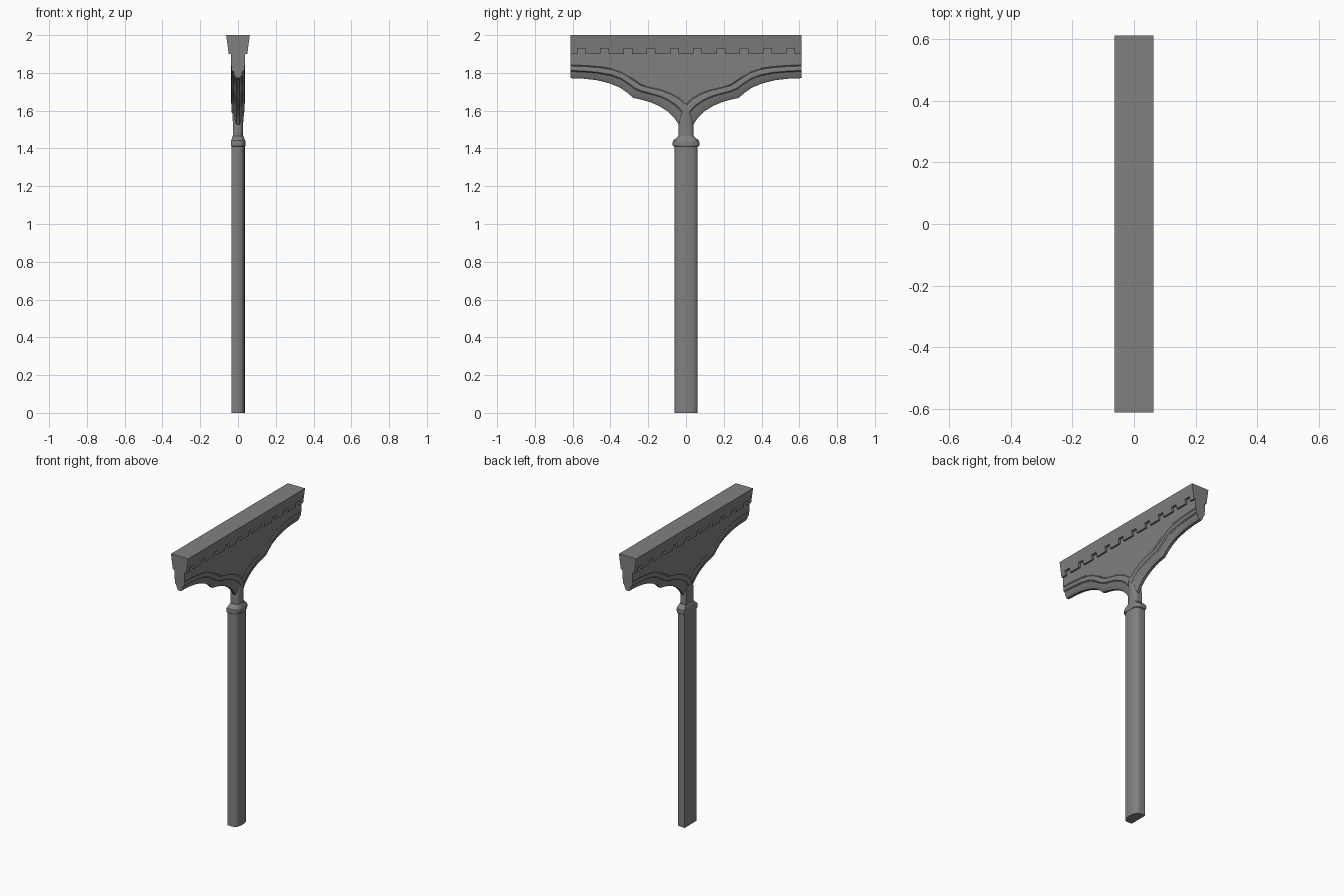
import bpy, bmesh, math

if "Cube" in bpy.data.objects:
    bpy.data.objects.remove(bpy.data.objects["Cube"])

# Dark grey stone
stone = bpy.data.materials.new("dark_stone")
stone.diffuse_color = (0.216, 0.216, 0.216, 1)
stone.use_nodes = True
stone.node_tree.nodes["Principled BSDF"].inputs["Base Color"].default_value = stone.diffuse_color


def finish(name, bm, smooth=True):
    bmesh.ops.remove_doubles(bm, verts=bm.verts, dist=1e-5)
    bmesh.ops.recalc_face_normals(bm, faces=bm.faces)
    me = bpy.data.meshes.new(name)
    bm.to_mesh(me)
    bm.free()
    me.materials.append(stone)
    ob = bpy.data.objects.new(name, me)
    bpy.context.collection.objects.link(ob)
    if smooth:
        bpy.ops.object.select_all(action='DESELECT')
        ob.select_set(True)
        bpy.context.view_layer.objects.active = ob
        bpy.ops.object.shade_smooth_by_angle(angle=math.radians(28))
    return ob


def loft(bm, rings):
    rows = [[bm.verts.new(p) for p in r] for r in rings]
    n = len(rows[0])
    for a, b in zip(rows, rows[1:]):
        for i in range(n):
            j = (i + 1) % n
            bm.faces.new((a[i], a[j], b[j], b[i]))
    bm.faces.new(rows[0][::-1])
    bm.faces.new(rows[-1])


def half_round(hw, z, back, front):
    # flat back on -x, short straight sides, softly rounded front on +x
    start = back + (front - back) * 0.5
    ring = [(back, -hw, z)]
    for k in range(17):
        a = -math.pi / 2 + math.pi * k / 16
        c, s = max(math.cos(a), 0) ** 0.8, math.copysign(abs(math.sin(a)) ** 0.8, a)
        ring.append((start + (front - start) * c, hw * s, z))
    ring.append((back, hw, z))
    return ring


def half_round_part(name, levels):
    bm = bmesh.new()
    loft(bm, [half_round(*lv) for lv in levels])
    return finish(name, bm)


# Shaft, collar and neck: (half width, z, back x, front x)
half_round_part("shaft", [(0.062, 0, -0.034, 0.036), (0.062, 1.42, -0.034, 0.036)])
half_round_part("collar", [(0.064, 1.41, -0.034, 0.036), (0.07, 1.414, -0.036, 0.039),
                           (0.071, 1.428, -0.036, 0.040), (0.069, 1.441, -0.036, 0.039),
                           (0.058, 1.45, -0.033, 0.034), (0.042, 1.466, -0.028, 0.028)])
half_round_part("neck", [(0.04, 1.455, -0.027, 0.027), (0.04, 1.53, -0.027, 0.027),
                         (0.032, 1.585, -0.03, 0.032), (0.022, 1.62, -0.032, 0.034),
                         (0.008, 1.65, -0.03, 0.034)])

# Spandrel with moulded cusped arches: upper line and lower line (y, z)
upper = [(0, 1.64), (0.035, 1.672), (0.08, 1.696), (0.13, 1.714), (0.19, 1.727),
         (0.235, 1.738), (0.262, 1.757), (0.30, 1.782), (0.34, 1.807), (0.39, 1.824),
         (0.46, 1.834), (0.54, 1.84), (0.612, 1.842)]
lower = [(0.038, 1.525), (0.062, 1.562), (0.10, 1.598), (0.145, 1.626), (0.19, 1.645),
         (0.235, 1.658), (0.28, 1.667), (0.306, 1.692), (0.35, 1.722), (0.40, 1.743),
         (0.47, 1.761), (0.54, 1.769), (0.612, 1.772)]
# Moulding section: (fraction from upper to lower line, half thickness)
section = [(0, 0.037), (0.09, 0.032), (0.2, 0.035), (0.42, 0.034),
           (0.5, 0.025), (0.6, 0.022), (0.8, 0.019), (1, 0.009)]
rings = []
for (uy, uz), (ly, lz) in zip(upper, lower):
    side = [(0.037, uy, 1.95)]
    side += [(x, uy + (ly - uy) * t, uz + (lz - uz) * t) for t, x in section]
    rings.append(side + [(-x, y, z) for x, y, z in reversed(side)])
for sign, label in ((1, "back"), (-1, "front")):
    bm = bmesh.new()
    loft(bm, [[(x, sign * y, z) for x, y, z in r] for r in rings])
    finish("spandrel_" + label, bm)


def flared_block(name, y0, y1, z0, z1, w0, w1):
    bm = bmesh.new()
    loft(bm, [[(-w0, y, z0), (w0, y, z0), (w1, y, z1), (-w1, y, z1)] for y in (y0, y1)])
    return finish(name, bm, False)


# Flared top beam and the dentil blocks beneath it
flared_block("top_beam", -0.612, 0.612, 1.93, 2.0, 0.053, 0.063)
for k in range(-5, 6):
    c = k * 0.123
    flared_block("dentil", max(c - 0.0405, -0.612), min(c + 0.0405, 0.612),
                 1.90, 1.93, 0.049, 0.053)
